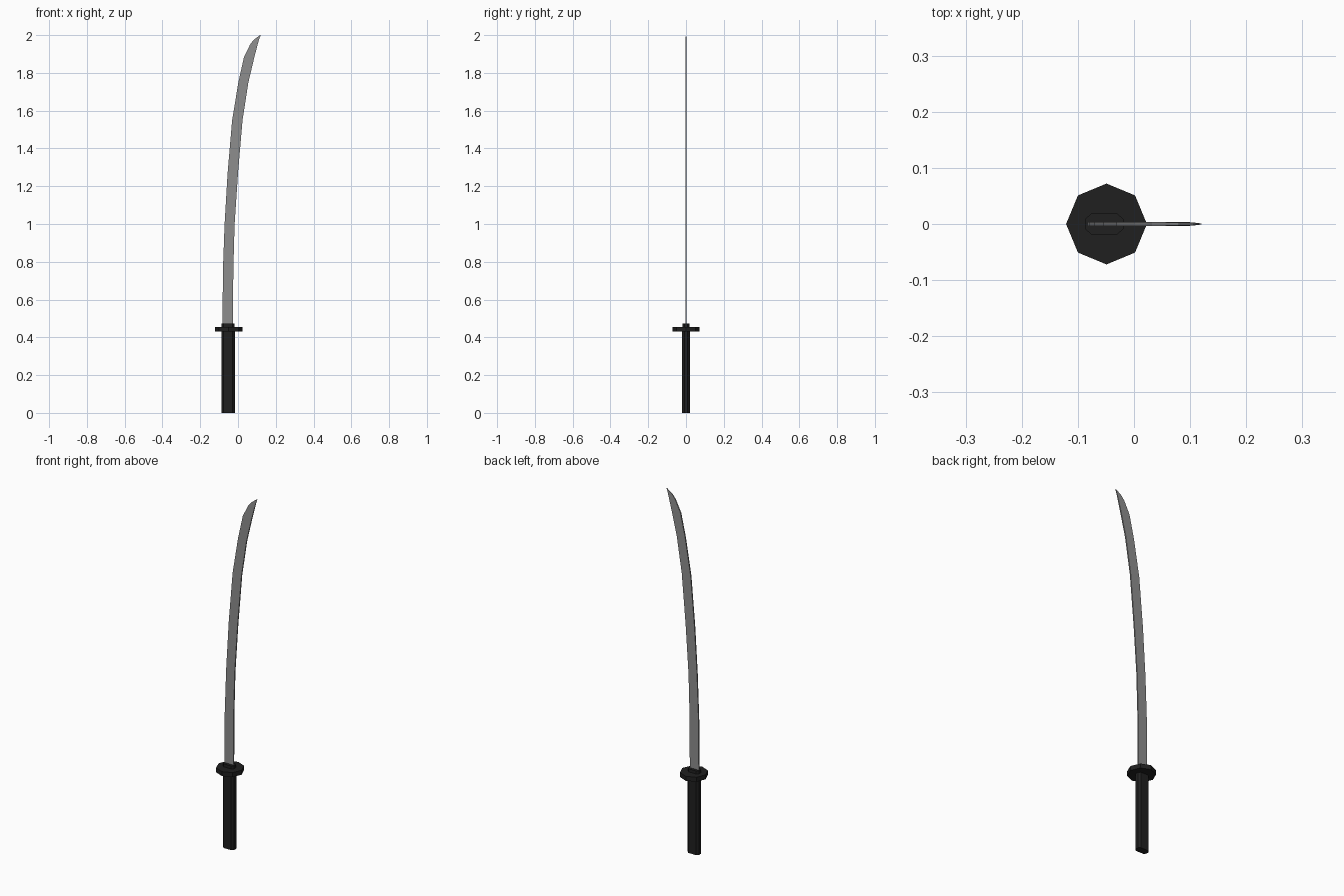
import bpy, bmesh, math

if "Cube" in bpy.data.objects:
    bpy.data.objects.remove(bpy.data.objects["Cube"])


def material(name, c):
    m = bpy.data.materials.new(name)
    m.diffuse_color = (c, c, c, 1)
    m.use_nodes = True
    m.node_tree.nodes["Principled BSDF"].inputs["Base Color"].default_value = m.diffuse_color
    return m


steel = material("steel grey", 0.27)
black = material("wrap black", 0.014)


def finish(name, bm, mat):
    bmesh.ops.recalc_face_normals(bm, faces=bm.faces)
    me = bpy.data.meshes.new(name)
    bm.to_mesh(me)
    bm.free()
    me.materials.append(mat)
    ob = bpy.data.objects.new(name, me)
    bpy.context.collection.objects.link(ob)


def prism(name, outline, z0, z1, mat):
    bm = bmesh.new()
    lo = bm.faces.new([bm.verts.new((x, y, z0)) for x, y in outline])
    top = bmesh.ops.extrude_face_region(bm, geom=[lo])["geom"]
    for v in top:
        if isinstance(v, bmesh.types.BMVert):
            v.co.z = z1
    finish(name, bm, mat)


def grip_outline(cx, hx, hy):
    # long octagon: flat sides with chamfered corners
    return [(cx + sx * a * hx, sy * b * hy) for sx, sy, a, b in (
        (1, -1, 1, .45), (1, 1, 1, .45), (1, 1, .68, 1), (-1, 1, .68, 1),
        (-1, 1, 1, .45), (-1, -1, 1, .45), (-1, -1, .68, 1), (1, -1, .68, 1))]


# handle, guard and collar
prism("handle", grip_outline(-0.052, 0.035, 0.02), 0, 0.435, black)
prism("guard", [(-0.049 + 0.072 * math.cos(k * math.pi / 4),
                 0.072 * math.sin(k * math.pi / 4)) for k in range(8)],
      0.43, 0.455, black)
prism("collar", grip_outline(-0.053, 0.034, 0.019), 0.45, 0.472, black)

# curved blade: (z, spine x, edge x, half thickness) sections
sections = [(0.45, -.082, -.026, .0035), (0.75, -.08, -.025, .0035),
            (1.0, -.071, -.018, .0035), (1.27, -.055, 0, .0035),
            (1.55, -.031, .024, .0035), (1.75, .002, .055, .0035),
            (1.885, .032, .087, .0035), (1.95, .064, .104, .003),
            (1.975, .083, .111, .002), (2.0, .117, .12, .001)]
bm = bmesh.new()
rings = [[bm.verts.new(p) for p in ((a, -t, z), (b, -t, z), (b, t, z), (a, t, z))]
         for z, a, b, t in sections]
for r, s in zip(rings, rings[1:]):
    for i in range(4):
        j = (i + 1) % 4
        bm.faces.new((r[i], r[j], s[j], s[i]))
bm.faces.new(rings[0])
bm.faces.new(rings[-1])
finish("blade", bm, steel)
